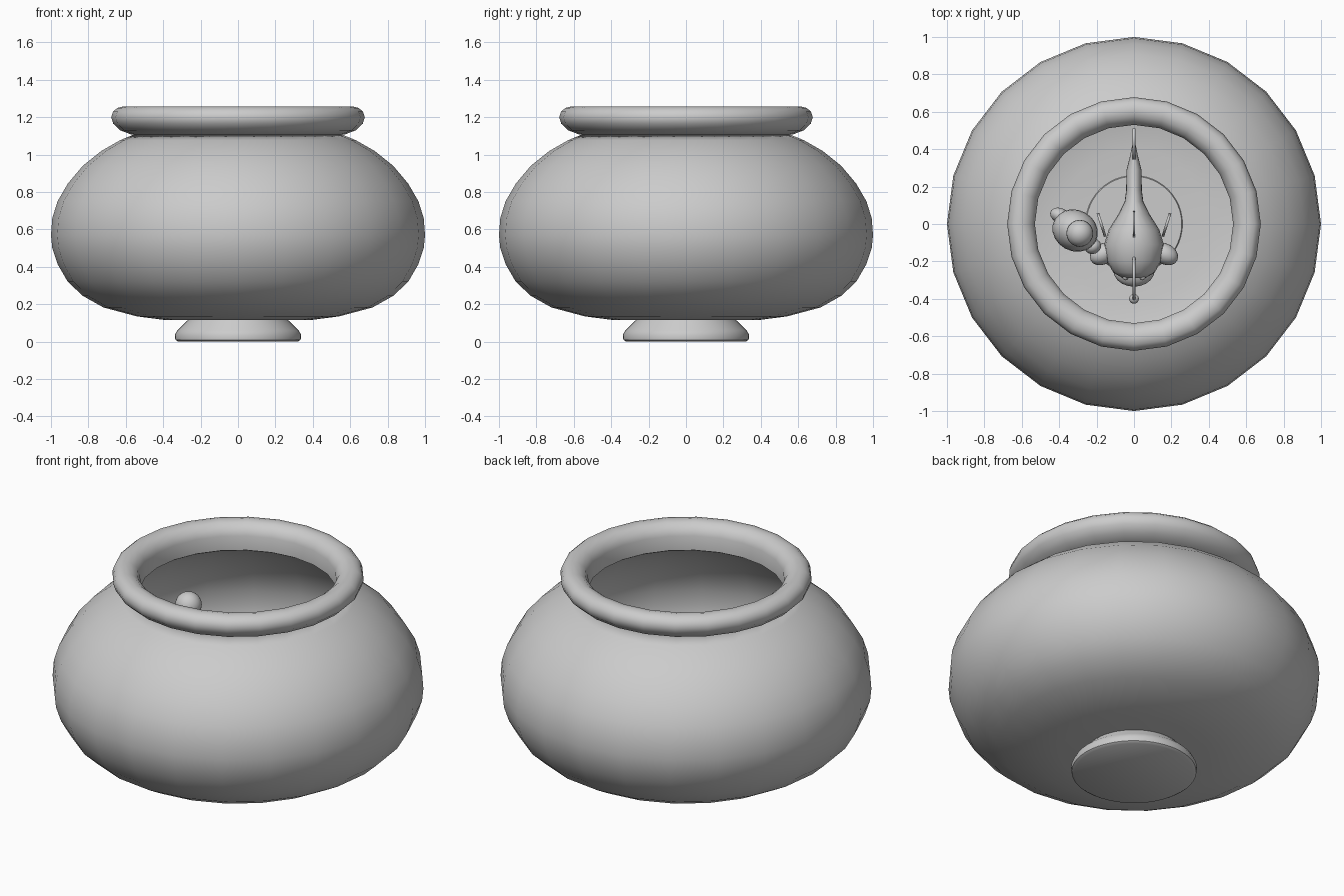
import bpy, bmesh, math
from mathutils import Vector

cube = bpy.data.objects.get("Cube")
if cube:
    bpy.data.objects.remove(cube, do_unlink=True)


def finish(name, bm, angle=40):
    bmesh.ops.remove_doubles(bm, verts=bm.verts, dist=0.0005)
    bmesh.ops.recalc_face_normals(bm, faces=bm.faces)
    mesh = bpy.data.meshes.new(name)
    bm.to_mesh(mesh)
    bm.free()
    obj = bpy.data.objects.new(name, mesh)
    bpy.context.collection.objects.link(obj)
    bpy.ops.object.select_all(action="DESELECT")
    obj.select_set(True)
    bpy.context.view_layer.objects.active = obj
    bpy.ops.object.shade_smooth_by_angle(angle=math.radians(angle))
    return obj


def lathe(name, profile, segments=24, closed=False):
    """Spin (radius, z) points around the z axis."""
    bm = bmesh.new()
    verts = [bm.verts.new((r, 0, z)) for r, z in profile]
    pairs = list(zip(verts, verts[1:]))
    if closed:
        pairs.append((verts[-1], verts[0]))
    edges = [bm.edges.new(p) for p in pairs]
    bmesh.ops.spin(bm, geom=verts + edges, axis=(0, 0, 1), cent=(0, 0, 0),
                   angle=math.tau, steps=segments)
    return finish(name, bm)


def loft(name, sections, segments=20):
    """Bridge ellipses given as (y, half width, half height, centre z)."""
    bm = bmesh.new()
    rings = []
    for y, w, h, z in sections:
        angles = [math.tau * i / segments for i in range(segments)]
        rings.append([bm.verts.new((w * math.cos(a), y, z + h * math.sin(a))) for a in angles])
    for a, b in zip(rings, rings[1:]):
        for i in range(segments):
            j = (i + 1) % segments
            bm.faces.new((a[i], a[j], b[j], b[i]))
    bm.faces.new(rings[0])
    bm.faces.new(rings[-1])
    return finish(name, bm)


def ball(name, centre, radii, turn=0):
    bm = bmesh.new()
    bmesh.ops.create_uvsphere(bm, u_segments=20, v_segments=12, radius=1)
    obj = finish(name, bm)
    obj.location, obj.scale, obj.rotation_euler.z = centre, radii, turn
    return obj


def fin(name, outline, origin, thickness, turn=0):
    """Thin plate drawn in the y-z plane."""
    bm = bmesh.new()
    bm.faces.new([bm.verts.new((0, y, z)) for y, z in outline])
    obj = finish(name, bm)
    obj.location, obj.rotation_euler.z = origin, turn
    solid = obj.modifiers.new("thickness", "SOLIDIFY")
    solid.thickness, solid.offset = thickness, 0
    return obj


def tube(name, points, radius):
    curve = bpy.data.curves.new(name, "CURVE")
    curve.dimensions = "3D"
    curve.bevel_depth, curve.use_fill_caps = radius, True
    spline = curve.splines.new("BEZIER")
    spline.bezier_points.add(len(points) - 1)
    for bp, p in zip(spline.bezier_points, points):
        bp.co = Vector(p)
        bp.handle_left_type = bp.handle_right_type = "AUTO"
    obj = bpy.data.objects.new(name, curve)
    bpy.context.collection.objects.link(obj)
    return obj


# Bowl: squat thin-walled vessel
bowl = lathe("bowl", [
    (0, 0.115), (0.4, 0.117), (0.54, 0.135), (0.72, 0.183), (0.83, 0.245),
    (0.91, 0.32), (0.965, 0.415), (0.993, 0.5), (1, 0.57), (0.993, 0.66),
    (0.965, 0.75), (0.91, 0.845), (0.83, 0.94), (0.73, 1.02), (0.63, 1.077),
    (0.55, 1.11)])
wall = bowl.modifiers.new("wall", "SOLIDIFY")
wall.thickness, wall.offset = 0.015, -1

# Rolled lip with a straight inner collar
lathe("rim", [
    (0.53, 1.105), (0.57, 1.107), (0.63, 1.13), (0.667, 1.165), (0.678, 1.2),
    (0.668, 1.23), (0.645, 1.25), (0.61, 1.258), (0.575, 1.25), (0.545, 1.225),
    (0.53, 1.19)], closed=True)

# Flared foot under the bowl
lathe("foot", [
    (0, 0.14), (0.255, 0.14), (0.268, 0.115), (0.325, 0.06), (0.338, 0.035),
    (0.335, 0.01), (0.32, 0), (0, 0)], segments=48)

# Fish hanging in the middle of the bowl, facing front
MID = 0.55
loft("fish_body", [
    (-0.29, 0.06, 0.07, MID), (-0.26, 0.11, 0.11, MID), (-0.2, 0.145, 0.14, MID),
    (-0.11, 0.16, 0.16, MID), (-0.03, 0.135, 0.15, MID), (0.05, 0.085, 0.12, MID),
    (0.12, 0.05, 0.09, MID), (0.18, 0.042, 0.07, MID), (0.29, 0.04, 0.055, MID),
    (0.36, 0.022, 0.045, MID), (0.42, 0.01, 0.04, MID)])
ball("fish_jaw", (0, -0.25, MID - 0.07), (0.11, 0.085, 0.06))
fin("tail_fin", [(0.3, 0), (0.4, 0.1), (0.51, 0.15), (0.47, 0),
                 (0.51, -0.15), (0.4, -0.1)], (0, 0, MID), 0.014)
fin("dorsal_fin", [(-0.08, 0), (-0.03, 0.08), (0.06, 0.06), (0.07, -0.04)],
    (0, 0, MID + 0.14), 0.012)
for side, label in ((1, "left"), (-1, "right")):
    ball(label + "_gill_lobe", (side * 0.165, -0.16, MID - 0.02),
         (0.075, 0.055, 0.06), side * -0.5)
    ball(label + "_eye", (side * 0.045, -0.285, MID + 0.04), (0.016, 0.016, 0.016))
    fin(label + "_side_fin", [(-0.07, 0.02), (0.03, 0.06), (0.06, 0), (0.02, -0.06)],
        (side * 0.175, 0, MID - 0.03), 0.014, side * -0.3)

# Lure on a bent stalk above the head
tube("lure_stalk", [(0, -0.17, MID + 0.12), (0, -0.26, MID + 0.24),
                    (0, -0.36, MID + 0.2), (0, -0.4, MID + 0.12)], 0.008)
ball("lure", (0, -0.4, MID + 0.1), (0.026, 0.026, 0.026))

# Small upright companion with a round head
ball("companion_body", (-0.315, -0.035, 0.8), (0.125, 0.11, 0.14), -0.5)
ball("companion_head", (-0.29, -0.05, 0.97), (0.072, 0.072, 0.072))
ball("companion_back_flipper", (-0.395, 0.045, 0.78), (0.055, 0.04, 0.05), -0.4)
ball("companion_front_flipper", (-0.22, -0.12, 0.76), (0.045, 0.04, 0.05), 0.4)
